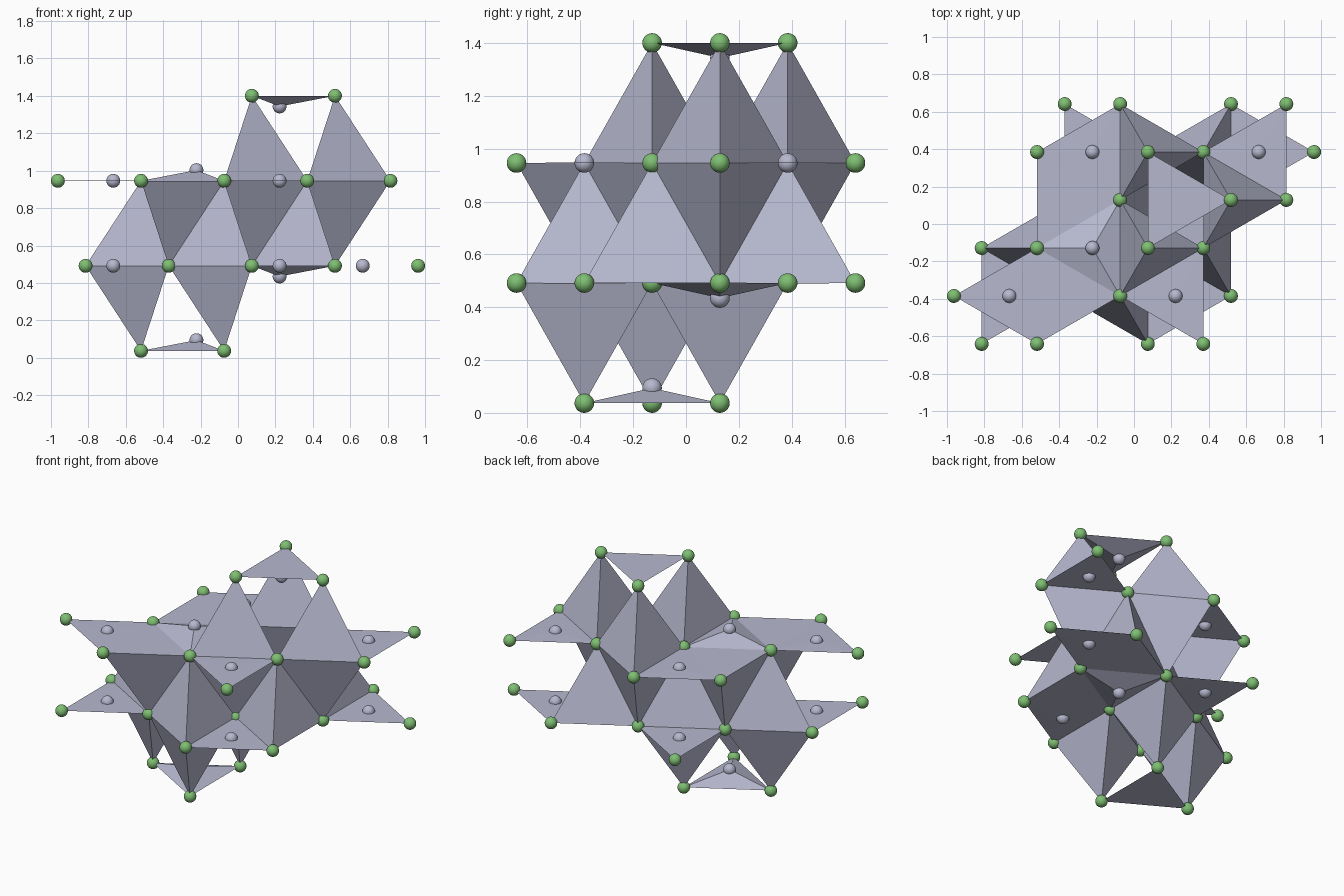
import bpy, bmesh
from math import sqrt, cos, sin, pi, radians
from mathutils import Vector

if "Cube" in bpy.data.objects:
    bpy.data.objects.remove(bpy.data.objects["Cube"])

# Lattice dimensions
A = 8 / 9                      # spacing of the vertical channels
R = A / 3                      # channel centre to corner atom
H = A * sqrt(3) / 2            # row spacing of the channels
BALL = 0.037
Z = [0.037 + 0.4545 * i for i in range(4)]   # four atom layers


def material(name, colour):
    m = bpy.data.materials.new(name)
    m.use_nodes = True
    m.diffuse_color = (*colour, 1)
    m.node_tree.nodes["Principled BSDF"].inputs["Base Color"].default_value = (*colour, 1)
    return m


LAVENDER = material("pale lavender grey", (0.47, 0.48, 0.62))
GREEN = material("leaf green", (0.21, 0.52, 0.17))


def triangle(x, y, layer):
    """Corner atoms round a channel; alternate layers point left and right."""
    turn = 0 if layer % 2 else pi
    return [Vector((x + R * cos(turn + k * 2 * pi / 3),
                    y + R * sin(turn + k * 2 * pi / 3), Z[layer])) for k in range(3)]


def add_object(name, bm, mat):
    mesh = bpy.data.meshes.new(name)
    bm.to_mesh(mesh)
    bm.free()
    mesh.materials.append(mat)
    ob = bpy.data.objects.new(name, mesh)
    bpy.context.collection.objects.link(ob)
    return ob


def solid(name, points):
    """Flat-sided solid wrapped round its corner points."""
    bm = bmesh.new()
    for p in points:
        bm.verts.new(p)
    bmesh.ops.convex_hull(bm, input=bm.verts[:])
    bmesh.ops.recalc_face_normals(bm, faces=bm.faces[:])
    add_object(name, bm, LAVENDER)


def ball(name, centre, mat):
    bm = bmesh.new()
    bmesh.ops.create_uvsphere(bm, u_segments=24, v_segments=14, radius=BALL)
    for f in bm.faces:
        f.smooth = True
    add_object(name, bm, mat).location = centre


# Channels: four cell corners at two layers, plus two inner channels
corners = [(-0.75 * A, -H / 2), (0.25 * A, -H / 2), (0.75 * A, H / 2), (-0.25 * A, H / 2)]
inner = (0.25 * A, H / 6)
sites = [(x, y, layer, 0) for x, y in corners for layer in (1, 2)]
sites += [(-inner[0], -inner[1], layer, 0.057) for layer in (0, 2)]
sites += [(*inner, layer, -0.057) for layer in (1, 3)]

# Shallow caps with a grey ball at the middle; gather shared corner atoms
atoms = {}
for x, y, layer, lift in sites:
    tri = triangle(x, y, layer)
    centre = Vector((x, y, Z[layer] + lift))
    tip = centre if lift else centre + Vector((0, 0, 0.002 if layer == 2 else -0.002))
    solid("shallow_cap", tri + [tip])
    ball("grey_ball", centre, LAVENDER)
    for p in tri:
        atoms[tuple(round(c, 3) for c in p)] = p
for p in atoms.values():
    ball("green_ball", p, GREEN)


# Bipyramids, whose base triangle is centred between two stacked atoms;
# where an outer atom is missing only the half pyramid remains
def pyramid_at(x, y, layer):
    base = [p for p in atoms.values() if abs(p.z - Z[layer]) < 0.01
            and abs((p.xy - Vector((x, y))).length - R) < 0.02]
    tips = [p for p in atoms.values() if abs(abs(p.z - Z[layer]) - 0.4545) < 0.01
            and (p.xy - Vector((x, y))).length < 0.02]
    solid("bipyramid" if len(tips) == 2 else "half_pyramid", base + tips)


for p in triangle(-inner[0], -inner[1], 0):
    pyramid_at(p.x, p.y, 1)
    pyramid_at(-p.x, -p.y, 2)
for dx, dy in ((A, 0), (A / 2, H)):
    x, y = ((-0.25 * A - R, -H / 6) if dy == 0 else (-0.25 * A + R / 2, -H / 2))
    pyramid_at(x + dx, y + dy, 1)
    pyramid_at(-x - dx, -y - dy, 2)
